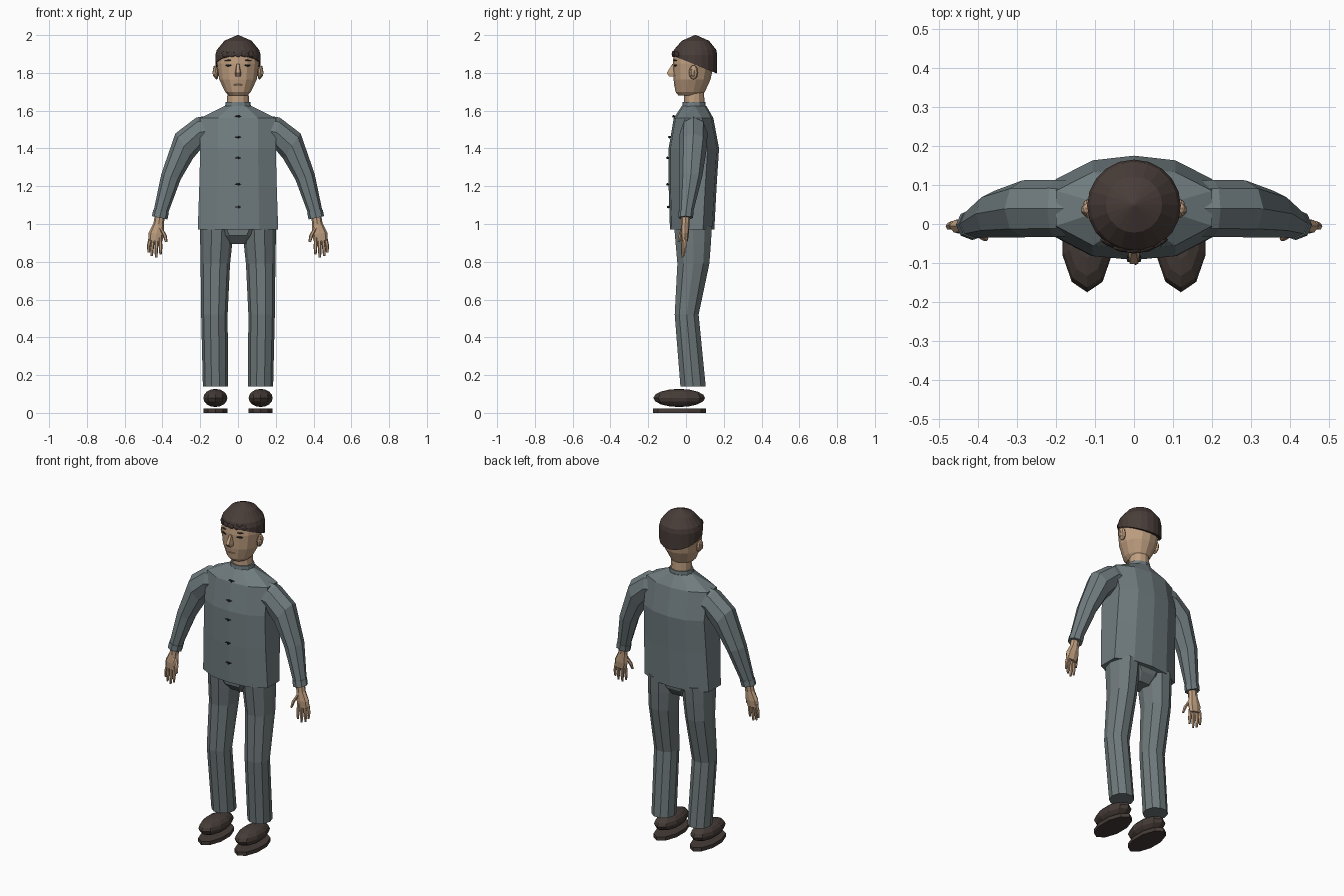
import bpy, bmesh, math
from mathutils import Vector, Matrix


def material(name, rgb):
    m = bpy.data.materials.new(name)
    m.diffuse_color = (*rgb, 1)
    return m


JACKET = material("slate jacket", (0.165, 0.205, 0.218))
TROUSER = material("grey trousers", (0.158, 0.190, 0.196))
SKIN = material("skin", (0.53, 0.35, 0.22))
HAIR = material("dark brown hair", (0.065, 0.046, 0.040))
SHOE = material("brown shoe", (0.060, 0.045, 0.038))
DARK = material("dark detail", (0.022, 0.020, 0.020))


def finish(name, bm, mat):
    bmesh.ops.recalc_face_normals(bm, faces=bm.faces)
    me = bpy.data.meshes.new(name)
    bm.to_mesh(me)
    bm.free()
    me.materials.append(mat)
    ob = bpy.data.objects.new(name, me)
    bpy.context.collection.objects.link(ob)
    return ob


def loft(name, rings, mat):
    """Skin a closed tube through rings of equal point count."""
    bm = bmesh.new()
    vs = [[bm.verts.new(p) for p in r] for r in rings]
    n = len(rings[0])
    for a, b in zip(vs, vs[1:]):
        for i in range(n):
            bm.faces.new((a[i], a[(i + 1) % n], b[(i + 1) % n], b[i]))
    bm.faces.new(vs[0])
    bm.faces.new(vs[-1])
    return finish(name, bm, mat)


def ring(c, u, v, n=8, start=0.0):
    """Ellipse of n points around c with half-axes u and v."""
    c, u, v = Vector(c), Vector(u), Vector(v)
    out = []
    for i in range(n):
        a = start + 2 * math.pi * i / n
        out.append(c + u * math.cos(a) + v * math.sin(a))
    return out


def level(x, y0, y1, z, rx, n=12, start=0.0):
    """Horizontal ellipse spanning y0 to y1."""
    return ring((x, (y0 + y1) / 2, z), (rx, 0, 0), (0, (y1 - y0) / 2, 0), n, start)


def ball(name, loc, size, mat, seg=10, rows=6, turn=0.0, tilt=0.0):
    bm = bmesh.new()
    bmesh.ops.create_uvsphere(bm, u_segments=seg, v_segments=rows, radius=1)
    m = (Matrix.Translation(loc) @ Matrix.Rotation(turn, 4, 'Z')
         @ Matrix.Rotation(tilt, 4, 'Y') @ Matrix.Diagonal((*size, 1)))
    bmesh.ops.transform(bm, matrix=m, verts=bm.verts)
    return finish(name, bm, mat)


# Jacket body: ten-sided section, faceted chest and back
def chest(z, w, front, back):
    half = [(0, front), (0.53 * w, front + 0.01), (w, front + 0.06),
            (w, back - 0.06), (0.53 * w, back - 0.012), (0, back)]
    pts = half + [(-x, y) for x, y in half[-2:0:-1]]
    return [Vector((x, y, z)) for x, y in pts]


loft("jacket_body", [chest(0.97, 0.213, -0.085, 0.15),
                     chest(1.20, 0.205, -0.092, 0.162),
                     chest(1.40, 0.200, -0.092, 0.175),
                     chest(1.56, 0.200, -0.065, 0.145),
                     chest(1.625, 0.072, -0.022, 0.108)], JACKET)
loft("collar", [level(0, -0.022, 0.105, 1.605, 0.070),
                level(0, -0.018, 0.102, 1.645, 0.066)], JACKET)

# Knotted buttons down the front
for z, y in ((1.57, -0.062), (1.46, -0.084), (1.35, -0.094), (1.21, -0.094), (1.09, -0.090)):
    ball("button_loop", (0, y, z), (0.021, 0.005, 0.004), DARK, 6, 4)
    ball("button", (0.004, y - 0.004, z), (0.007, 0.007, 0.007), DARK, 6, 4)

# Trouser seat
loft("trouser_seat", [level(0, -0.02, 0.09, 0.895, 0.075, 8, math.pi / 8),
                      level(0, -0.065, 0.125, 0.94, 0.12, 8, math.pi / 8),
                      level(0, -0.07, 0.135, 1.0, 0.19, 8, math.pi / 8)], TROUSER)

for s in (1, -1):
    side = "right" if s > 0 else "left"

    # Trouser legs: bent slightly at the knee
    loft(side + "_trouser_leg",
         [level(s * x, y0, y1, z, w, 10) for z, x, w, y0, y1 in (
             (0.14, 0.119, 0.067, -0.033, 0.108),
             (0.52, 0.125, 0.070, -0.063, 0.070),
             (0.79, 0.120, 0.078, -0.050, 0.128),
             (0.90, 0.115, 0.085, -0.060, 0.137),
             (0.99, 0.112, 0.088, -0.068, 0.142))], TROUSER)

    # Shoes: rounded upper over a flat sole
    ball(side + "_shoe", (s * 0.12, -0.036, 0.079), (0.067, 0.137, 0.048), SHOE, 10, 8)
    loft(side + "_sole", [level(s * 0.12, -0.175, 0.106, 0.0, 0.067, 10, math.pi / 10 * 5),
                          level(s * 0.12, -0.175, 0.106, 0.022, 0.067, 10, math.pi / 10 * 5)], SHOE)

    # Sleeves: each section is (x, y, z, width, depth, outward angle)
    def cut(x, y, z, w, d, deg, n=8):
        a = math.radians(deg)
        return ring((s * x, y, z), (s * w * math.cos(a), 0, w * math.sin(a)), (0, d, 0), n)

    loft(side + "_sleeve", [cut(0.150, 0.040, 1.495, 0.080, 0.070, 85),
                            cut(0.205, 0.040, 1.485, 0.080, 0.073, 78),
                            cut(0.285, 0.039, 1.413, 0.081, 0.073, 55),
                            cut(0.355, 0.026, 1.250, 0.053, 0.060, 17),
                            cut(0.411, 0.000, 1.055, 0.038, 0.036, 12)], JACKET)
    loft(side + "_cuff", [cut(0.407, 0.001, 1.068, 0.042, 0.040, 12),
                          cut(0.415, -0.002, 1.033, 0.042, 0.039, 12)], JACKET)

    # Hands: wrist and palm, four fingers, thumb
    loft(side + "_palm", [cut(0.413, -0.002, 1.05, 0.026, 0.024, 10),
                          cut(0.420, -0.004, 1.00, 0.028, 0.022, 8),
                          cut(0.432, -0.006, 0.95, 0.042, 0.022, 5),
                          cut(0.438, -0.007, 0.91, 0.036, 0.017, 5)], SKIN)
    for x, y, tip, dx in ((0.412, -0.014, 0.838, -0.002), (0.430, -0.012, 0.822, 0.003),
                          (0.448, -0.008, 0.830, 0.008), (0.463, -0.002, 0.850, 0.010)):
        loft(side + "_finger", [cut(x, y, 0.93, 0.010, 0.011, 0, 6),
                                cut(x + dx, y - 0.004, tip + 0.035, 0.0095, 0.010, 0, 6),
                                cut(x + dx, y - 0.006, tip, 0.006, 0.006, 0, 6)], SKIN)
    loft(side + "_thumb", [cut(0.412, -0.012, 0.985, 0.014, 0.014, 20, 6),
                           cut(0.388, -0.028, 0.940, 0.012, 0.012, 15, 6),
                           cut(0.380, -0.038, 0.905, 0.007, 0.007, 0, 6)], SKIN)

    # Ears, eyes and brows
    ball(side + "_ear", (s * 0.118, 0.040, 1.803), (0.014, 0.025, 0.038), SKIN, 8, 6, 0, s * 0.12)
    ball(side + "_ear_hollow", (s * 0.127, 0.036, 1.803), (0.009, 0.014, 0.024), SKIN, 6, 4)
    ball(side + "_eye", (s * 0.050, -0.056, 1.840), (0.018, 0.006, 0.006), DARK, 8, 4, s * 0.35)
    ball(side + "_brow", (s * 0.053, -0.056, 1.866), (0.021, 0.006, 0.004), HAIR, 6, 4,
         s * 0.4, s * 0.08)

# Neck and head
loft("neck", [level(0, -0.012, 0.098, 1.60, 0.060), level(0, -0.010, 0.096, 1.70, 0.056)], SKIN)
loft("head", [level(0, y0, y1, z, w, 14, math.pi / 14) for z, w, y0, y1 in (
    (1.680, 0.050, -0.040, 0.085),
    (1.700, 0.070, -0.056, 0.100),
    (1.765, 0.102, -0.066, 0.130),
    (1.850, 0.114, -0.070, 0.148),
    (1.910, 0.110, -0.064, 0.150),
    (1.950, 0.080, -0.030, 0.120))], SKIN)

# Nose: wedge widening towards the tip
loft("nose", [[Vector((x * w, y, z)) for x, y in ((-1, -0.05), (-0.6, tip), (0.6, tip), (1, -0.05))]
              for z, w, tip in ((1.848, 0.010, -0.072), (1.800, 0.018, -0.102),
                                (1.782, 0.016, -0.090))], SKIN)
ball("mouth", (0, -0.0585, 1.737), (0.024, 0.005, 0.004), SKIN, 8, 4)

# Hair cap: hemline drops from forehead to nape
brim = level(0, -0.072, 0.164, 1.88, 0.119, 20)
for p in brim:
    p.z = 1.892 - 0.095 * (p.y + 0.072) / 0.236
loft("hair", [brim,
              level(0, -0.072, 0.165, 1.896, 0.120, 20),
              level(0, -0.064, 0.160, 1.922, 0.112, 20),
              level(0, -0.022, 0.122, 1.970, 0.072, 20),
              level(0, 0.046, 0.054, 2.000, 0.004, 20)], HAIR)
# Fringe tufts over the forehead
for x in (-0.07, -0.035, 0.0, 0.035, 0.07):
    y = 0.047 - 0.117 * math.sqrt(1 - (x / 0.12) ** 2)
    ball("fringe_tuft", (x, y, 1.900), (0.022, 0.006, 0.016), HAIR, 6, 4, x * 8, 0.3)
